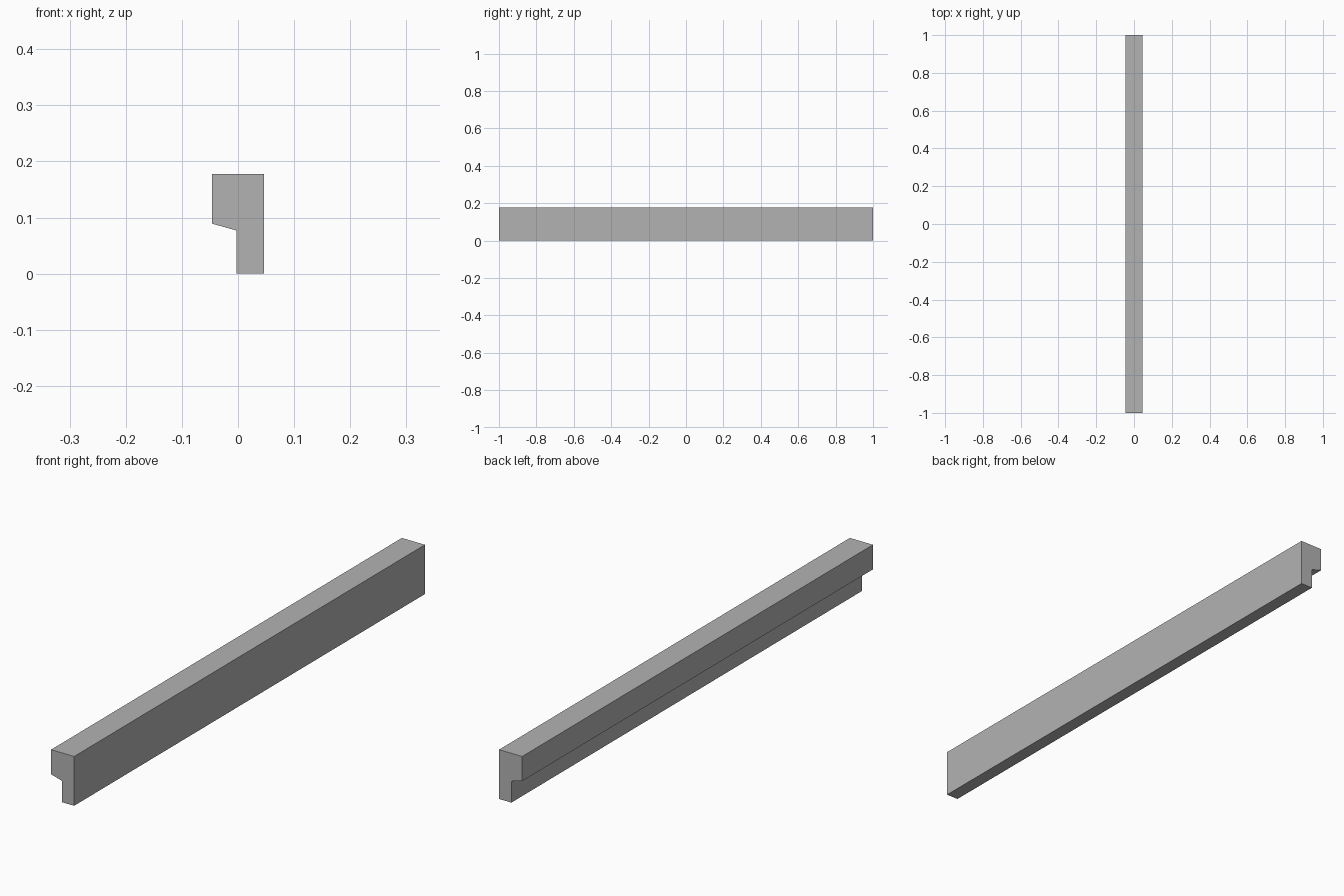
import bpy
import bmesh

cube = bpy.data.objects.get("Cube")
if cube:
    bpy.data.objects.remove(cube, do_unlink=True)

# Plain grey finish
grey = bpy.data.materials.new("plain_grey")
grey.use_nodes = True
colour = (0.45, 0.45, 0.45, 1)
grey.diffuse_color = colour
grey.node_tree.nodes["Principled BSDF"].inputs["Base Color"].default_value = colour

# Rebated cross-section with a sloping drip edge, extruded along y
LENGTH = 2.0
profile = [(-0.046, 0.178), (-0.046, 0.089), (-0.003, 0.077),
           (-0.003, 0), (0.046, 0), (0.046, 0.178)]
bm = bmesh.new()
end = bm.faces.new([bm.verts.new((x, -LENGTH / 2, z)) for x, z in profile])
extruded = bmesh.ops.extrude_face_region(bm, geom=[end], use_keep_orig=True)
far_verts = [g for g in extruded["geom"] if isinstance(g, bmesh.types.BMVert)]
bmesh.ops.translate(bm, verts=far_verts, vec=(0, LENGTH, 0))
bmesh.ops.recalc_face_normals(bm, faces=bm.faces)

mesh = bpy.data.meshes.new("rebated_beam")
bm.to_mesh(mesh)
bm.free()
mesh.materials.append(grey)
beam = bpy.data.objects.new("rebated_beam", mesh)
bpy.context.collection.objects.link(beam)
